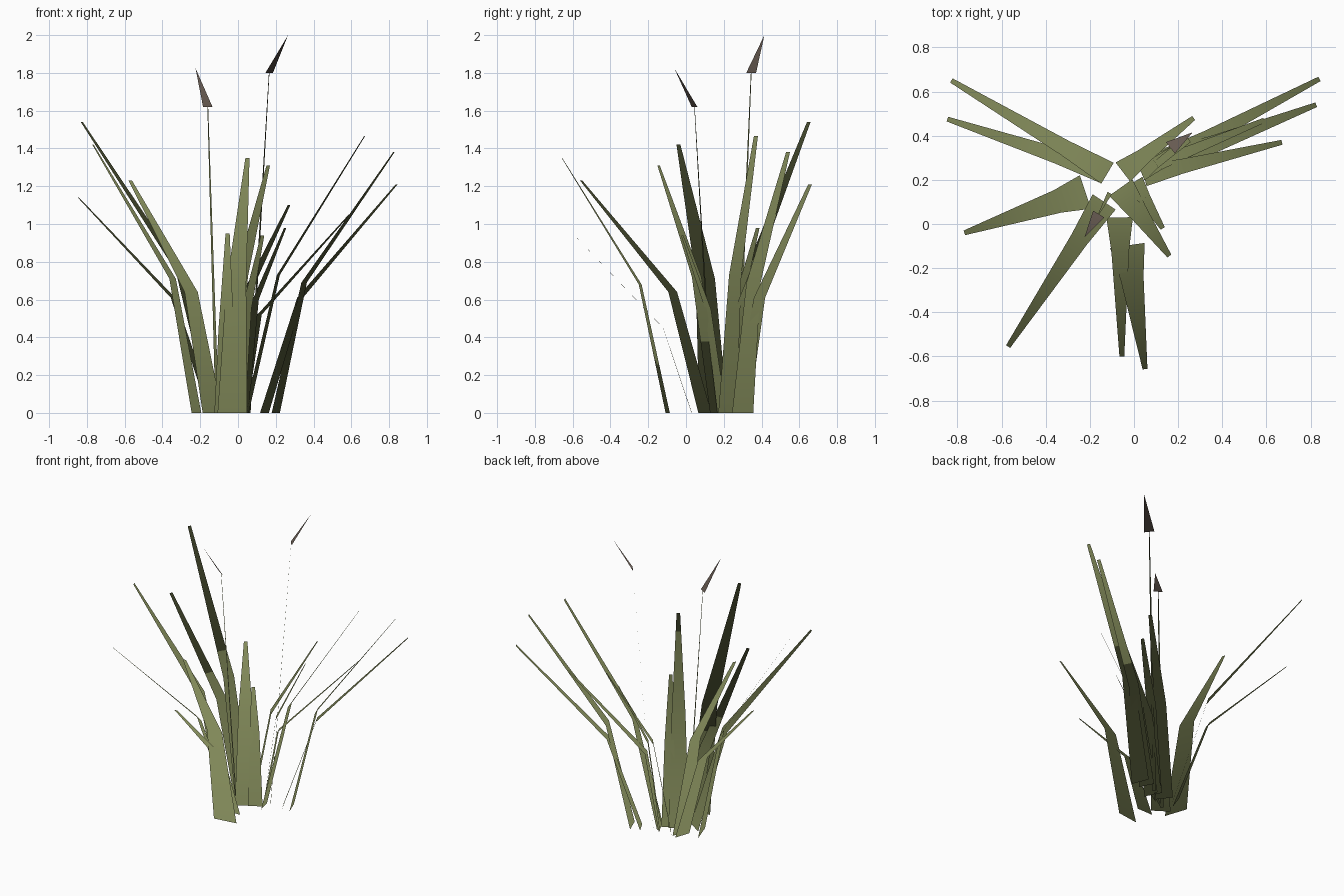
import bpy
from mathutils import Vector

if "Cube" in bpy.data.objects:
    bpy.data.objects.remove(bpy.data.objects["Cube"], do_unlink=True)

CLUMP_CENTRE = Vector((-0.02, 0.21, 0))


def make_material(name, colour):
    material = bpy.data.materials.new(name)
    material.use_nodes = True
    material.diffuse_color = (*colour, 1)
    shader = material.node_tree.nodes["Principled BSDF"]
    shader.inputs["Base Color"].default_value = (*colour, 1)
    shader.inputs["Roughness"].default_value = 0.9
    return material


leaf_green = make_material("leaf green", (0.22, 0.25, 0.10))
seed_brown = make_material("seed brown", (0.17, 0.13, 0.105))


def bent_normal(point):
    """Foliage normal that points up and spreads away from the clump centre."""
    spread = (point - CLUMP_CENTRE) * 1.35
    return Vector((spread.x, spread.y, 1)).normalized()


def ribbon(name, centres, widths, across, material):
    """Flat strip through the centres; a zero width makes a point."""
    verts, normals, rows = [], [], []
    for centre, width in zip(centres, widths):
        row = []
        sides = (-0.5, 0.5) if width else (0,)
        for side in sides:
            row.append(len(verts))
            verts.append(centre + across * side * width)
            normals.append(bent_normal(centre))
        rows.append(row)
    faces = [low + high[::-1] for low, high in zip(rows, rows[1:])]
    mesh = bpy.data.meshes.new(name)
    mesh.from_pydata(verts, [], faces)
    mesh.update()
    for polygon in mesh.polygons:
        polygon.use_smooth = True
    mesh.normals_split_custom_set_from_vertices(normals)
    mesh.materials.append(material)
    obj = bpy.data.objects.new(name, mesh)
    bpy.context.collection.objects.link(obj)


def blade(name, base, tip, knee, knee_height, width):
    """Leaf that rises to a knee, then leans out to a narrow tip."""
    base, tip = Vector((*base, 0)), Vector(tip)
    middle = base.lerp(tip, knee)
    middle.z = knee_height
    outward = Vector((tip.x - base.x, tip.y - base.y, 0)).normalized()
    across = Vector((-outward.y, outward.x, 0))
    ribbon(name, (base, middle, tip), (width, width * 0.67, 0.022),
           across, leaf_green)


def seed_stalk(name, base, neck, tip, spread):
    """Thin stem with a flat pointed seed head."""
    base, neck, tip = Vector((*base, 0)), Vector(neck), Vector(tip)
    across = Vector((*spread, 0))
    width = across.length
    across.normalize()
    ribbon(name + "_stem", (base, neck), (0.022, 0.005), across, leaf_green)
    ribbon(name + "_seed_head", (neck, tip), (width, 0), across, seed_brown)


# Blades leaning left and right of the clump
blade("right_back_tall_blade", (-0.12, 0.23), (-0.827, 0.65, 1.54), 0.27, 0.75, 0.11)
blade("right_back_low_blade", (-0.14, 0.24), (-0.845, 0.475, 1.14), 0.29, 0.61, 0.11)
blade("right_side_blade", (-0.22, 0.145), (-0.768, -0.04, 1.42), 0.23, 0.71, 0.16)
blade("right_front_blade", (-0.135, 0.10), (-0.57, -0.555, 1.23), 0.26, 0.64, 0.125)

# Blades leaning to the front
blade("front_short_blade", (-0.065, 0.03), (-0.055, -0.6, 0.95), 0.24, 0.45, 0.12)
blade("front_tall_blade", (-0.03, -0.097), (0.05, -0.657, 1.35), 0.26, 0.68, 0.158)
blade("front_upright_blade", (-0.06, 0.165), (0.16, -0.145, 1.31), 0.35, 0.72, 0.13)
blade("front_inner_blade", (0.0, 0.19), (0.13, -0.02, 0.94), 0.35, 0.55, 0.09)

# Blades leaning to the left and back
blade("left_back_low_blade", (0.14, 0.29), (0.84, 0.657, 1.21), 0.27, 0.61, 0.10)
blade("left_back_tall_blade", (0.20, 0.30), (0.825, 0.54, 1.38), 0.24, 0.69, 0.12)
blade("left_side_blade", (0.045, 0.22), (0.67, 0.37, 1.465), 0.27, 0.73, 0.10)
blade("left_short_blade", (0.03, 0.24), (0.59, 0.47, 1.05), 0.15, 0.52, 0.09)
blade("back_blade", (-0.05, 0.235), (0.27, 0.48, 1.10), 0.28, 0.62, 0.11)
blade("back_inner_blade", (0.03, 0.24), (0.25, 0.38, 0.98), 0.29, 0.60, 0.09)

# Seed stalks
seed_stalk("short_stalk", (-0.11, 0.14), (-0.16, 0.045, 1.62),
           (-0.225, -0.062, 1.825), (0.05, -0.03))
seed_stalk("tall_stalk", (0.06, 0.27), (0.165, 0.345, 1.8),
           (0.265, 0.415, 2.0), (0.04, -0.052))
